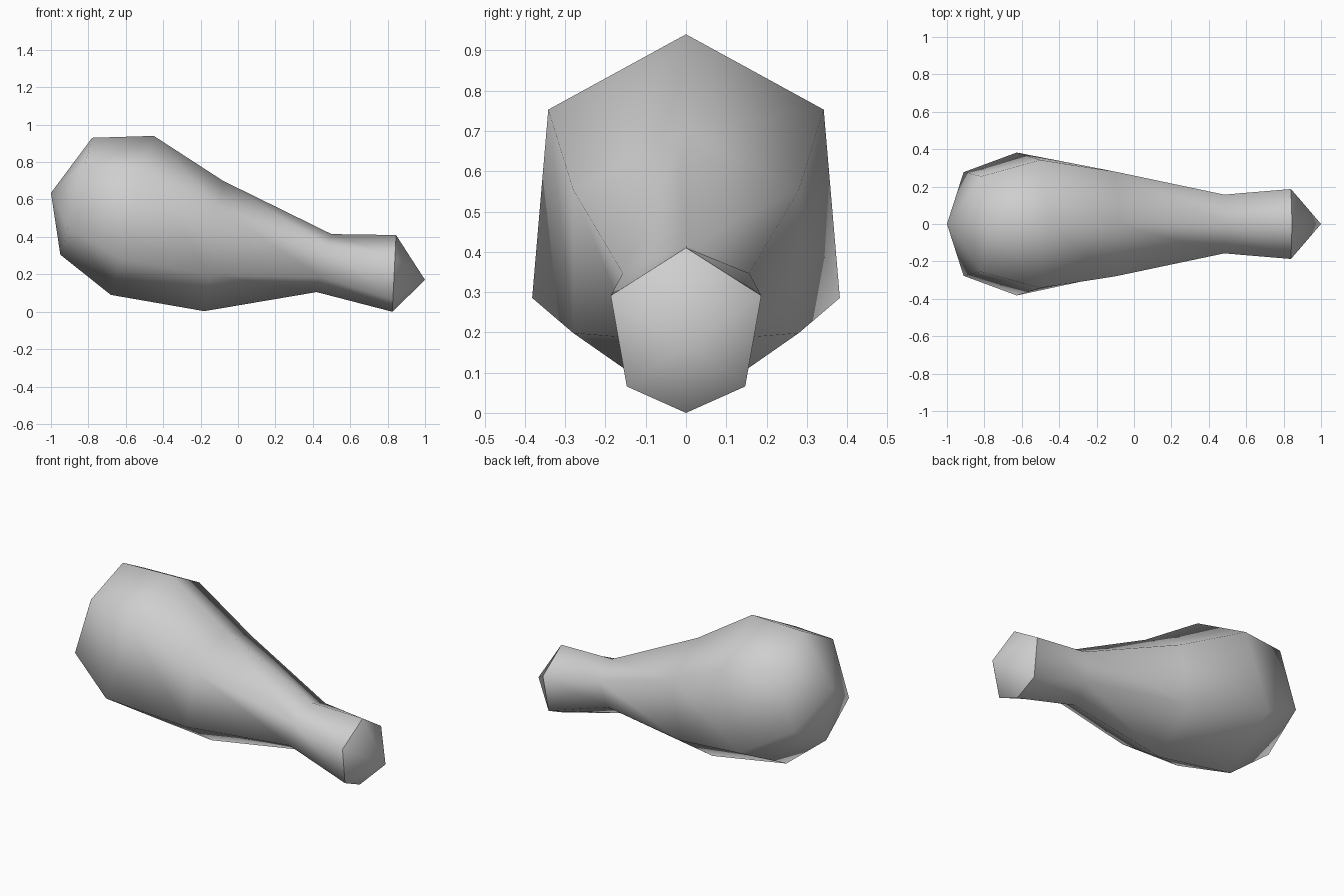
import bpy
import bmesh
from mathutils import Vector

cube = bpy.data.objects.get("Cube")
if cube:
    bpy.data.objects.remove(cube, do_unlink=True)

# Single matte grey
grey = bpy.data.materials.new("plain grey")
grey.use_nodes = True
colour = (0.62, 0.62, 0.62, 1)
grey.diffuse_color = colour
grey.node_tree.nodes["Principled BSDF"].inputs["Base Color"].default_value = colour

# Six-sided rings: top (x, z), bottom (x, z), then for the upper and lower
# side corners (fraction of the way down, half width)
RINGS = [
    ((0.845, 0.41), (0.825, 0.0), (0.29, 0.187), (0.84, 0.147)),    # bone end
    ((0.50, 0.415), (0.42, 0.105), (0.22, 0.157), (0.74, 0.13)),    # neck
    ((-0.08, 0.70), (-0.18, 0.003), (0.21, 0.28), (0.72, 0.28)),    # calf
    ((-0.45, 0.94), (-0.68, 0.09), (0.22, 0.342), (0.77, 0.382)),   # widest
    ((-0.78, 0.93), (-0.95, 0.305), (0.22, 0.255), (0.77, 0.277)),  # rear
]
BONE_TIP = (1.0, 0, 0.17)
REAR_TIP = (-1.0, 0, 0.635)


def make_ring(bm, top, bottom, upper, lower):
    a = Vector((top[0], 0, top[1]))
    b = Vector((bottom[0], 0, bottom[1]))

    def corner(spec, side):
        return a.lerp(b, spec[0]) + Vector((0, side * spec[1], 0))

    points = [a, corner(upper, 1), corner(lower, 1),
              b, corner(lower, -1), corner(upper, -1)]
    return [bm.verts.new(p) for p in points]


# Loft the body through the rings
bm = bmesh.new()
rings = [make_ring(bm, *r) for r in RINGS]
for r0, r1 in zip(rings, rings[1:]):
    for i in range(6):
        j = (i + 1) % 6
        bm.faces.new((r0[i], r0[j], r1[j], r1[i]))

# Pointed caps at both ends
for ring, tip in ((rings[0], BONE_TIP), (rings[-1], REAR_TIP)):
    apex = bm.verts.new(tip)
    for i in range(6):
        bm.faces.new((ring[i], ring[(i + 1) % 6], apex))

bmesh.ops.recalc_face_normals(bm, faces=bm.faces)
for face in bm.faces:
    face.smooth = True

# Crisp rim round the bone end only
for i in range(6):
    bm.edges.get((rings[0][i], rings[0][(i + 1) % 6])).smooth = False

mesh = bpy.data.meshes.new("drumstick")
bm.to_mesh(mesh)
bm.free()
mesh.materials.append(grey)
bpy.context.collection.objects.link(bpy.data.objects.new("drumstick", mesh))
